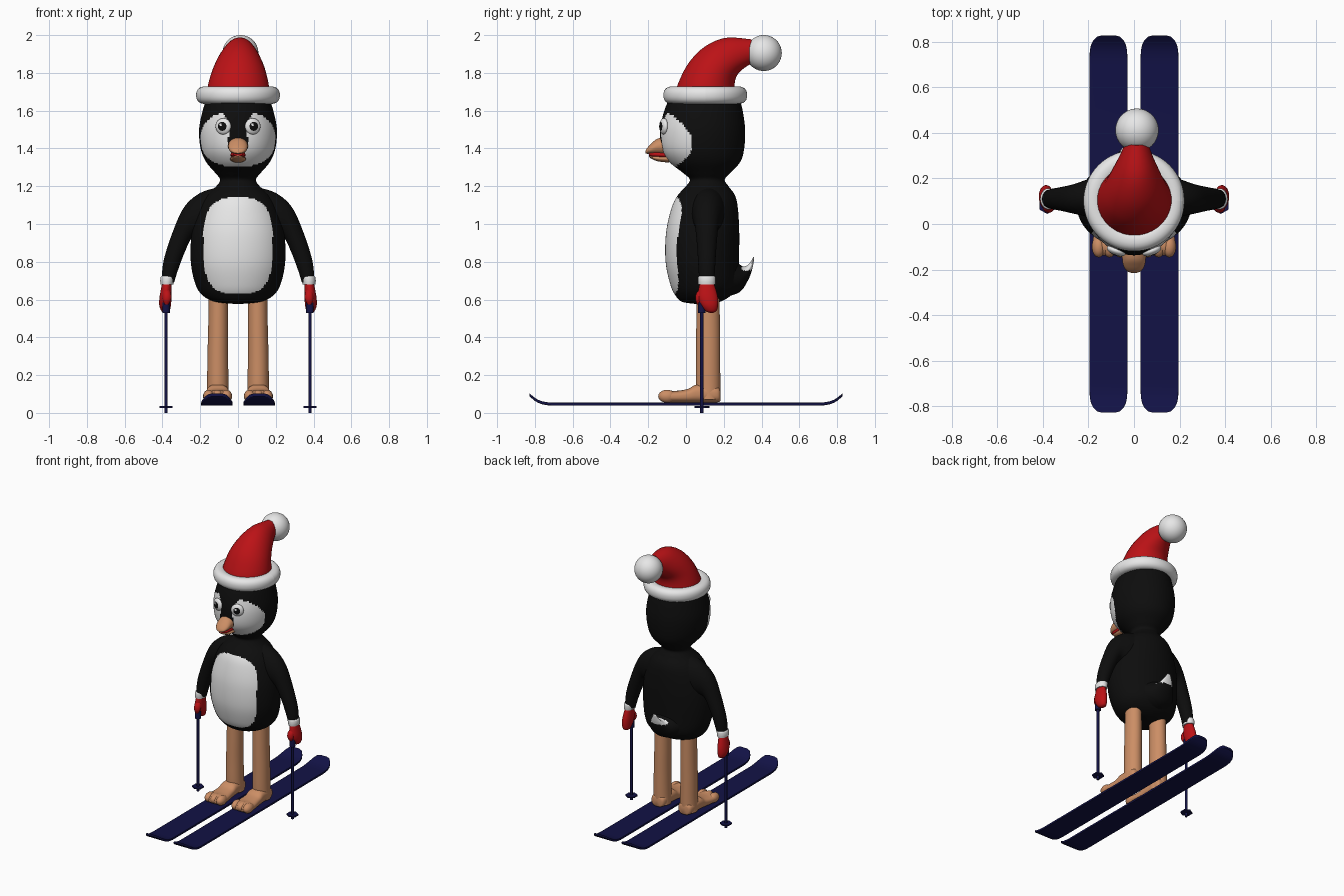
import bpy, bmesh, math
from mathutils import Vector as V, Matrix

if "Cube" in bpy.data.objects:
    bpy.data.objects.remove(bpy.data.objects["Cube"])


def mat(name, r, g, b):
    m = bpy.data.materials.new(name)
    m.diffuse_color = (r, g, b, 1)
    m.use_nodes = True
    m.node_tree.nodes["Principled BSDF"].inputs["Base Color"].default_value = m.diffuse_color
    return m


BLACK = mat("black", .004, .004, .004)
WHITE = mat("white", .8, .8, .8)
RED = mat("red", .5, .006, .008)
TAN = mat("tan", .6, .27, .13)
NAVY = mat("navy", .006, .006, .06)


def finish(name, bm, mats, rule=None, mirror=False, angle=40):
    bmesh.ops.recalc_face_normals(bm, faces=bm.faces)
    me = bpy.data.meshes.new(name)
    if rule:
        for f in bm.faces:
            f.material_index = rule(f.calc_center_median())
    bm.to_mesh(me)
    bm.free()
    for m in mats:
        me.materials.append(m)
    ob = bpy.data.objects.new(name, me)
    bpy.context.collection.objects.link(ob)
    bpy.ops.object.select_all(action='DESELECT')
    ob.select_set(True)
    bpy.context.view_layer.objects.active = ob
    bpy.ops.object.shade_smooth_by_angle(angle=math.radians(angle))
    if mirror:
        ob.modifiers.new("mirror", 'MIRROR').use_mirror_merge = False
    return ob


def loft(name, secs, mats, sub=5, segs=32, power=2, **kw):
    """Skin through sections (point, opposite point, half-width vector)."""
    secs = [((V(p) + V(q)) / 2, (V(p) - V(q)) / 2, V(s)) for p, q, s in secs]
    rings = []
    for i in range(len(secs) - 1):
        a, b, c, d = (secs[min(max(i + k, 0), len(secs) - 1)] for k in (-1, 0, 1, 2))
        for j in range(sub):
            t = j / sub
            rings.append([((p1 * 2) + (p2 - p0) * t + (p0 * 2 - p1 * 5 + p2 * 4 - p3) * t * t
                           + (p1 * 3 - p0 - p2 * 3 + p3) * t ** 3) / 2
                          for p0, p1, p2, p3 in zip(a, b, c, d)])
    rings.append(secs[-1])
    bm = bmesh.new()
    grid = []
    for c, v, u in rings:
        row = []
        for k in range(segs):
            w = 2 * math.pi * (k + .5) / segs
            co, si = math.cos(w), math.sin(w)
            row.append(bm.verts.new(c + v * math.copysign(abs(co) ** (2 / power), co)
                                    + u * math.copysign(abs(si) ** (2 / power), si)))
        grid.append(row)
    for r0, r1 in zip(grid, grid[1:]):
        for k in range(segs):
            n = (k + 1) % segs
            bm.faces.new((r0[k], r0[n], r1[n], r1[k]))
    bm.faces.new(grid[0])
    bm.faces.new(grid[-1])
    return finish(name, bm, mats, **kw)


def ball(name, loc, scale, mats, rot=None, segs=32, **kw):
    bm = bmesh.new()
    m = Matrix.Translation(loc) @ (rot or Matrix()) @ Matrix.Diagonal((*scale, 1))
    bmesh.ops.create_uvsphere(bm, u_segments=segs, v_segments=segs, radius=1, matrix=m)
    return finish(name, bm, mats, **kw)


def rod(name, x, y, z0, z1, r, mats, segs=16):
    bm = bmesh.new()
    bmesh.ops.create_cone(bm, cap_ends=True, segments=segs, radius1=r, radius2=r, depth=z1 - z0,
                          matrix=Matrix.Translation((x, y, (z0 + z1) / 2)))
    return finish(name, bm, mats, mirror=True)


# Body and head: one skin with white belly and face patches
def body_rule(c):
    x, z = abs(c.x), c.z
    if c.y > .03:
        return 0
    if z < 1.2:
        return int((x / .183) ** 3 + abs((z - .885) / .256) ** 3 < 1)
    peak = .05 + max(0, z - 1.54) * .7
    face = (x / .198) ** 2.4 + abs((z - 1.45) / .147) ** 2.4 < 1
    return int(face and not (x < peak and z > 1.4))


prof = [(.577, .02, .05, .13), (.588, .12, -.02, .18), (.62, .185, -.055, .235),
        (.68, .225, -.083, .275), (.8, .25, -.108, .28), (.95, .245, -.106, .282),
        (1.08, .21, -.078, .275), (1.15, .17, -.045, .26), (1.2, .115, 0, .225),
        (1.235, .095, .02, .205), (1.27, .12, -.015, .235), (1.33, .17, -.09, .288),
        (1.4, .198, -.13, .308), (1.5, .206, -.136, .313), (1.6, .187, -.115, .3),
        (1.68, .16, -.08, .28)]
loft("body", [((0, f, z), (0, b, z), (r, 0, 0)) for z, r, f, b in prof],
     [BLACK, WHITE], sub=8, segs=128, rule=body_rule)

# Tail with white tip
tail = [(.22, .84, .2, .61, .15), (.28, .79, .285, .64, .1), (.305, .775, .33, .705, .065),
        (.335, .79, .352, .765, .04), (.358, .828, .361, .82, .012)]
loft("tail", [((0, a, b), (0, c, d), (w, 0, 0)) for a, b, c, d, w in tail],
     [BLACK, WHITE], rule=lambda c: int(c.y > .295 and c.z > .755))

# Arms, cuffs and mittens
arm = [(.1, 1.195, .1, .96, .12, .1), (.2, 1.165, .18, .93, .115, .085),
       (.285, 1.09, .24, .93, .11, .065), (.345, .96, .282, .85, .11, .053),
       (.393, .81, .318, .755, .11, .045), (.405, .7, .338, .69, .11, .04)]
loft("arm", [((a, y, b), (c, y, d), (0, w, 0)) for a, b, c, d, y, w in arm], [BLACK], mirror=True)


def upright(name, rows, mats, **kw):
    loft(name, [((x - rx, y, z), (x + rx, y, z), (0, ry, 0)) for x, y, z, rx, ry in rows],
         mats, mirror=True, **kw)


upright("cuff", [(.373, .11, .725, .028, .036), (.373, .11, .72, .036, .045),
                 (.375, .11, .7, .037, .047), (.376, .11, .68, .034, .045)], [WHITE])
upright("mitten", [(.376, .11, .69, .025, .036), (.38, .112, .655, .028, .046),
                   (.384, .116, .61, .032, .053), (.386, .124, .57, .031, .046),
                   (.384, .132, .54, .022, .03), (.384, .134, .53, .008, .01)], [RED])
upright("thumb", [(.378, .09, .66, .012, .015), (.376, .075, .63, .022, .022),
                  (.376, .067, .6, .022, .018), (.378, .067, .575, .01, .008)], [RED], segs=16)

# Ski poles
rod("pole", .381, .084, 0, .6, .009, [NAVY])
rod("pole_grip", .381, .084, .53, .585, .02, [NAVY])
rod("pole_basket", .381, .084, .027, .036, .04, [NAVY], segs=6)

# Legs and webbed feet
upright("leg", [(.107, .12, .07, .06, .062), (.107, .117, .15, .057, .065),
                (.107, .117, .3, .055, .064), (.105, .117, .45, .053, .063),
                (.104, .117, .64, .051, .06)], [TAN])
foot = [(.183, .11, .065, .025), (.165, .14, .056, .052), (.06, .15, .055, .06),
        (.01, .127, .055, .062), (-.05, .117, .055, .07), (-.1, .118, .055, .075),
        (-.125, .108, .06, .066), (-.138, .095, .07, .045)]
loft("foot", [((.108, y, t), (.108, y, b), (w, 0, 0)) for y, t, b, w in foot],
     [TAN], power=2.6, mirror=True)
for i in (-1, 0, 1):
    ball("toe", (.108 + i * .047, -.1, .088), (.03, .047, .034), [TAN], segs=16, mirror=True)

# Skis with upturned rounded ends
end = [(.828, .095, .03), (.822, .09, .05), (.805, .075, .067), (.785, .062, .077),
       (.76, .053, .082), (.73, .048, .083), (.7, .046, .083)]
path = [(-y, z, w) for y, z, w in end] + [(y, z, w) for y, z, w in reversed(end)]
loft("ski", [((.112, y, z + .008), (.112, y, z - .008), (w, 0, 0)) for y, z, w in path],
     [NAVY], sub=1, power=12, mirror=True)

# Eyes with pupil and glint
for s in (-1, 1):
    rot = Matrix.Rotation(s * math.radians(20), 4, 'Z') @ Matrix.Rotation(math.pi / 2, 4, 'X')
    loc = V((s * .078, -.118, 1.517))
    inv = (Matrix.Translation(loc) @ rot).inverted()

    def eye_rule(c):
        p = inv @ c
        if (p.x + .008) ** 2 + (p.y - .009) ** 2 < .007 ** 2:
            return 0
        return int(p.z > 0 and math.hypot(p.x, p.y) < .024)
    ball("eye", loc, (.043, .043, .02), [WHITE, BLACK], rot=rot, rule=eye_rule)

# Beak and mouth
for name, m, rows in (
    ("upper_beak", TAN, [(-.09, 1.465, 1.365, .052), (-.15, 1.452, 1.368, .052),
                         (-.185, 1.425, 1.37, .046), (-.207, 1.4, 1.372, .03),
                         (-.215, 1.385, 1.374, .01)]),
    ("mouth", RED, [(-.09, 1.385, 1.345, .04), (-.17, 1.385, 1.352, .038),
                    (-.195, 1.38, 1.36, .025)]),
    ("lower_beak", TAN, [(-.09, 1.365, 1.325, .042), (-.15, 1.362, 1.332, .038),
                         (-.185, 1.363, 1.347, .025), (-.197, 1.363, 1.356, .01)])):
    loft(name, [((0, y, t), (0, y, b), (w, 0, 0)) for y, t, b, w in rows], [m])

# Hat: drooping cone, fur brim and pompom
hat = [(-.06, 1.68, .265, 1.68, .168), (-.04, 1.75, .258, 1.735, .16), (.015, 1.855, .27, 1.785, .138),
       (.1, 1.94, .308, 1.825, .108), (.21, 1.986, .35, 1.85, .075), (.345, 1.978, .39, 1.87, .045)]
loft("hat_cone", [((.012 * i / 5, a, b), (.012 * i / 5, c, d), (w, 0, 0))
                  for i, (a, b, c, d, w) in enumerate(hat)], [RED])
brim = []
for k in range(33):
    w = 2 * math.pi * k / 32
    n = V((math.cos(w), math.sin(w), 0))
    c = V((0, .102, 1.682)) + n * .177
    brim.append((c + n * .045, c - n * .045, (0, 0, .046)))
loft("hat_brim", brim, [WHITE], sub=2, segs=20, power=2.3, angle=60)
ball("pompom", (.013, .412, 1.905), (.095, .095, .095), [WHITE])
